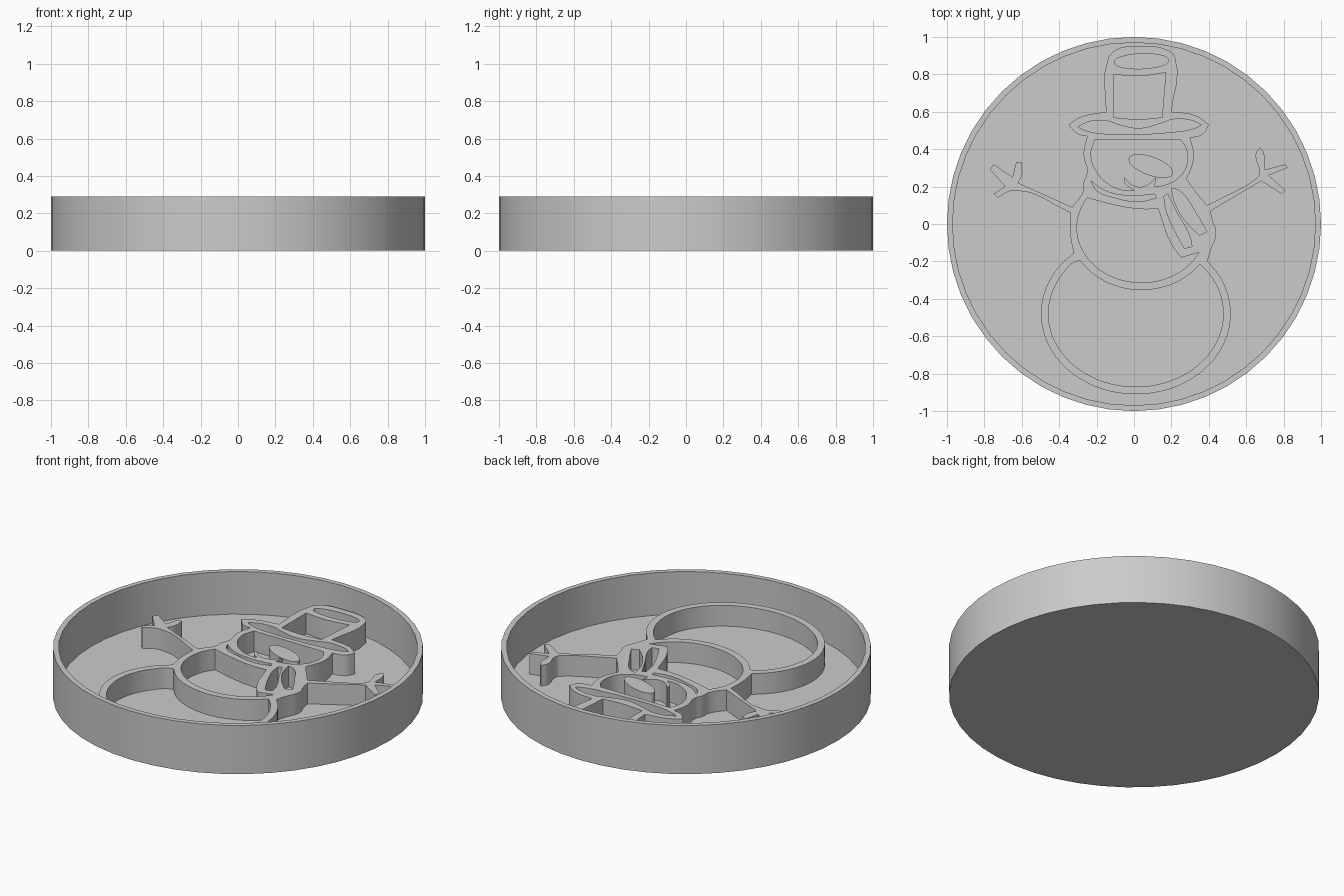
import bpy
import bmesh
from math import cos, sin, radians
from mathutils import Vector

if "Cube" in bpy.data.objects:
    bpy.data.objects.remove(bpy.data.objects["Cube"], do_unlink=True)

HEIGHT, RIM, FLOOR, RELIEF = 0.29, 0.03, 0.036, 0.16

grey = bpy.data.materials.new("plain grey")
grey.use_nodes = True
grey.diffuse_color = (0.6, 0.6, 0.6, 1)
grey.node_tree.nodes["Principled BSDF"].inputs["Base Color"].default_value = grey.diffuse_color


def select_only(obj):
    bpy.ops.object.select_all(action="DESELECT")
    obj.select_set(True)
    bpy.context.view_layer.objects.active = obj


def arc(center, radii, start, end, count, tilt=0):
    """Points along an elliptical arc, angles in degrees."""
    turn_cos, turn_sin = cos(radians(tilt)), sin(radians(tilt))
    points = []
    for step in range(count):
        angle = radians(start + (end - start) * step / (count - 1))
        x, y = radii[0] * cos(angle), radii[1] * sin(angle)
        points.append((center[0] + x * turn_cos - y * turn_sin,
                       center[1] + x * turn_sin + y * turn_cos))
    return points


def ellipse(center, radii, tilt=0, count=16):
    return arc(center, radii, 0, 360, count + 1, tilt)[:-1]


def add_loop(curve, points):
    """Closed loop, smooth except where it turns sharply."""
    spline = curve.splines.new("BEZIER")
    spline.use_cyclic_u = True
    spline.resolution_u = 4
    spline.bezier_points.add(len(points) - 1)
    for i, knot in enumerate(spline.bezier_points):
        here = Vector(points[i])
        before = here - Vector(points[i - 1])
        after = Vector(points[(i + 1) % len(points)]) - here
        sharp = before.angle(after) > radians(55)
        knot.co = here.to_3d()
        knot.handle_left_type = knot.handle_right_type = "VECTOR" if sharp else "AUTO"


# Round dish: solid drum with its top inset and sunk to the floor
bm = bmesh.new()
bmesh.ops.create_cone(bm, cap_ends=True, segments=48, radius1=1, radius2=1, depth=HEIGHT)
bmesh.ops.translate(bm, verts=bm.verts, vec=(0, 0, HEIGHT / 2))
top = max(bm.faces, key=lambda face: face.calc_center_median().z)
bmesh.ops.inset_region(bm, faces=[top], thickness=RIM, use_even_offset=True)
sunk = bmesh.ops.extrude_discrete_faces(bm, faces=[top])["faces"][0]
bmesh.ops.translate(bm, verts=sunk.verts, vec=(0, 0, FLOOR - HEIGHT))
bmesh.ops.recalc_face_normals(bm, faces=bm.faces)
mesh = bpy.data.meshes.new("dish")
bm.to_mesh(mesh)
bm.free()
dish = bpy.data.objects.new("dish", mesh)
bpy.context.collection.objects.link(dish)
dish.data.materials.append(grey)

# Silhouette pieces, joined counter-clockwise
left_arm = [(-.33, .09), (-.62, .22), (-.60, .26), (-.60, .33), (-.63, .33),
            (-.65, .25), (-.75, .32), (-.77, .29), (-.69, .20), (-.75, .16),
            (-.73, .14), (-.64, .18), (-.34, .06), (-.34, -.06)]
base_ball = arc((.01, -.48), (.507, .43), 131, 401, 24)
right_side = [(.41, -.14), (.44, -.05), (.42, .02), (.41, .07)]
right_arm = [(.68, .23), (.79, .16), (.81, .18), (.72, .26), (.82, .30),
             (.81, .32), (.70, .29), (.69, .39), (.67, .41), (.65, .37),
             (.67, .28), (.66, .25), (.39, .10)]
right_cheek = [(.34, .16), (.28, .24), (.30, .28), (.32, .37), (.30, .46)]
hat = [(.37, .48), (.40, .53), (.33, .58), (.20, .60), (.22, .89), (.18, .93),
       (.03, .95), (-.10, .93), (-.14, .88), (-.15, .60), (-.29, .57),
       (-.35, .53), (-.30, .48)]
left_cheek = [(-.25, .47), (-.27, .37), (-.25, .28), (-.27, .22), (-.27, .18)]
silhouette = left_arm + base_ball + right_side + right_arm + right_cheek + hat + left_cheek

# Openings between the raised lines
base_opening = (arc((.01, -.48), (.467, .39), 135, 398, 24)
                + arc((.04, -.02), (.385, .333), -36, -148, 10))
chest_opening = arc((.04, -.02), (.345, .293), 147, 333, 16) + [
    (.25, -.18), (.19, -.09), (.14, .05), (.13, .08), (.03, .08), (-.10, .10)]
face_opening = [(-.21, .45), (-.23, .37), (-.20, .28), (-.13, .21), (-.05, .18),
                (0, .18), (-.05, .22), (-.05, .25), (-.01, .21), (.05, .20),
                (.12, .25), (.11, .20), (.17, .21), (.24, .25), (.28, .31),
                (.28, .40), (.25, .45)]
scarf_opening = [(-.23, .23), (-.16, .18), (-.02, .15), (.11, .16), (.12, .14),
                 (.03, .12), (-.10, .14), (-.20, .18)]
inner_tail = [(.16, .15), (.18, .16), (.23, .06), (.30, -.07), (.31, -.12),
              (.27, -.13), (.22, -.04), (.17, .08)]
outer_tail = [(.20, .19), (.24, .18), (.33, .06), (.39, -.04), (.35, -.06),
              (.28, .01), (.22, .11)]
brim_opening = [(-.30, .52), (-.23, .55), (-.14, .55), (-.08, .53), (.03, .51),
                (.15, .54), (.21, .56), (.32, .55), (.36, .53), (.32, .51),
                (.19, .49), (.03, .48), (-.13, .48), (-.26, .50)]
hat_opening = [(-.11, .80), (.03, .79), (.17, .81), (.15, .57), (.02, .56), (-.11, .57)]
crown_opening = ellipse((.04, .87), (.147, .04), 2)
nose = ellipse((.09, .31), (.125, .05), -20)

# Raised line figure: nested loops fill alternately, then extrude
curve = bpy.data.curves.new("snow_figure", "CURVE")
curve.dimensions = "2D"
curve.fill_mode = "BOTH"
for loop in (silhouette, base_opening, chest_opening, face_opening, scarf_opening,
             inner_tail, outer_tail, brim_opening, hat_opening, crown_opening, nose):
    add_loop(curve, loop)
bottom = FLOOR - 0.006
curve.extrude = (RELIEF - bottom) / 2
figure = bpy.data.objects.new("snow_figure", curve)
figure.location.z = (RELIEF + bottom) / 2
bpy.context.collection.objects.link(figure)
curve.materials.append(grey)
select_only(figure)
bpy.ops.object.convert(target="MESH")
figure = bpy.context.view_layer.objects.active

# Smooth walls, crisp edges
for part in (dish, figure):
    select_only(part)
    bpy.ops.object.shade_smooth_by_angle(angle=radians(30))
